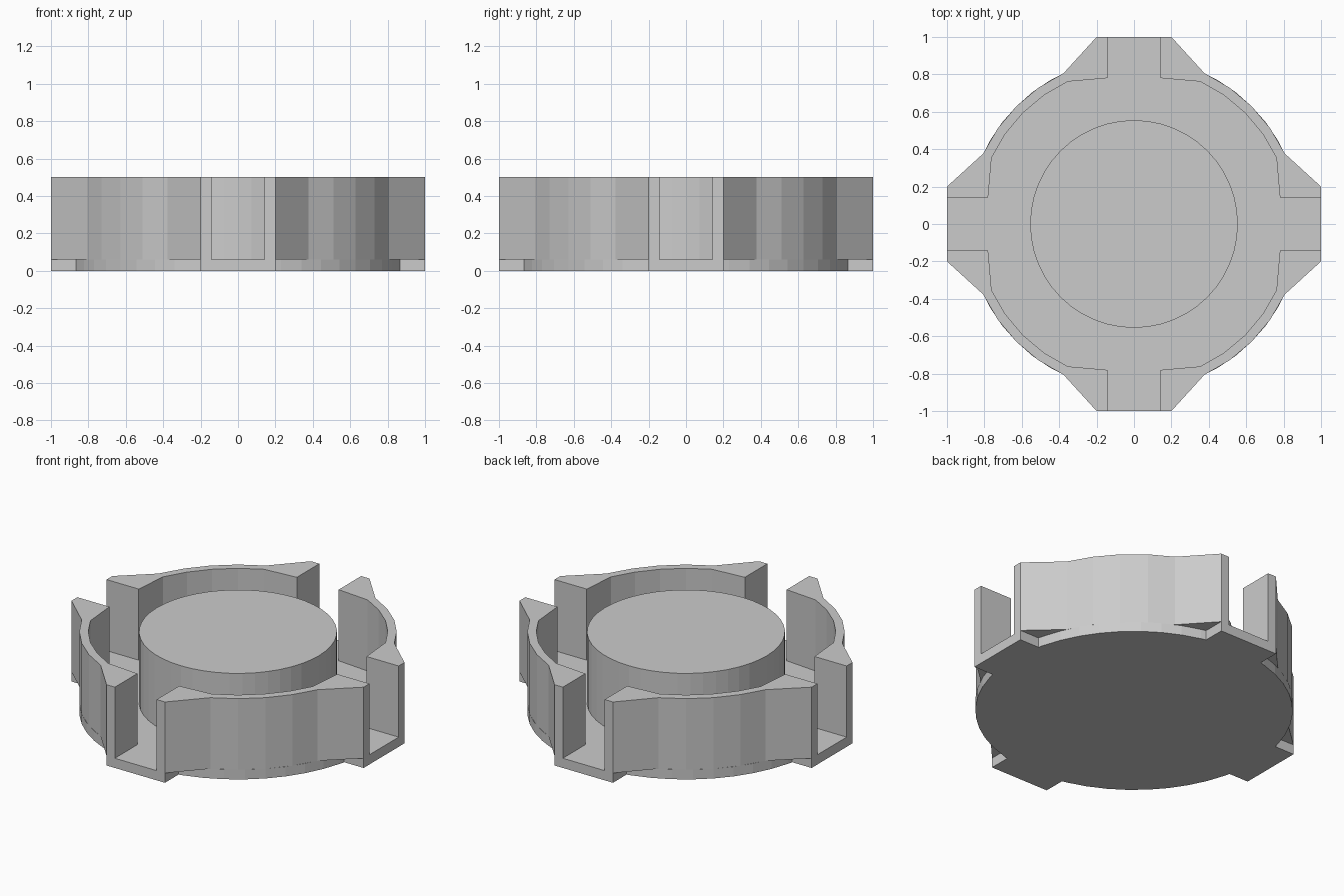
import bpy, bmesh
from math import sin, cos, asin, radians, degrees, pi

if "Cube" in bpy.data.objects:
    bpy.data.objects.remove(bpy.data.objects["Cube"])

H, FLOOR, R = 0.5, 0.06, 0.89


def polar(r, deg):
    return (r * cos(radians(deg)), r * sin(radians(deg)))


def rotated(pts, deg):
    c, s = cos(radians(deg)), sin(radians(deg))
    return [(x * c - y * s, x * s + y * c) for x, y in pts]


def prism(name, outline, z0, z1):
    """Extrude a counter-clockwise outline between two heights."""
    bm = bmesh.new()
    face = bm.faces.new([bm.verts.new((x, y, z0)) for x, y in outline])
    ext = bmesh.ops.extrude_face_region(bm, geom=[face])
    verts = [g for g in ext["geom"] if isinstance(g, bmesh.types.BMVert)]
    bmesh.ops.translate(bm, vec=(0, 0, z1 - z0), verts=verts)
    bmesh.ops.recalc_face_normals(bm, faces=bm.faces)
    mesh = bpy.data.meshes.new(name)
    bm.to_mesh(mesh)
    bm.free()
    obj = bpy.data.objects.new(name, mesh)
    bpy.context.collection.objects.link(obj)
    return obj


# Base plate: round disc with four square tabs
root = degrees(asin(0.2 / R))
arc = [polar(R, a) for a in [root] + [7.5 * i for i in range(2, 11)] + [90 - root]]
quarter = [(1, -0.2), (1, 0.2)] + arc
plate = []
for i in range(4):
    plate += rotated(quarter, 90 * i)
prism("base_plate", plate, 0, FLOOR)

# Centre drum
prism("centre_drum", [polar(0.555, 7.5 * i) for i in range(48)], FLOOR, H)

# Four curved wall sections with flared ends beside the open channels
outer = [(1, 0.2)] + [polar(R, a) for a in range(25, 66, 10)] + [(0.2, 1)]
inner = [(0.143, 1), (0.143, 0.78)] + [polar(0.84, a) for a in range(65, 24, -10)] \
    + [(0.78, 0.143), (1, 0.143)]
for i in range(4):
    prism(f"wall_section_{i + 1}", rotated(outer + inner, 90 * i), FLOOR, H)
